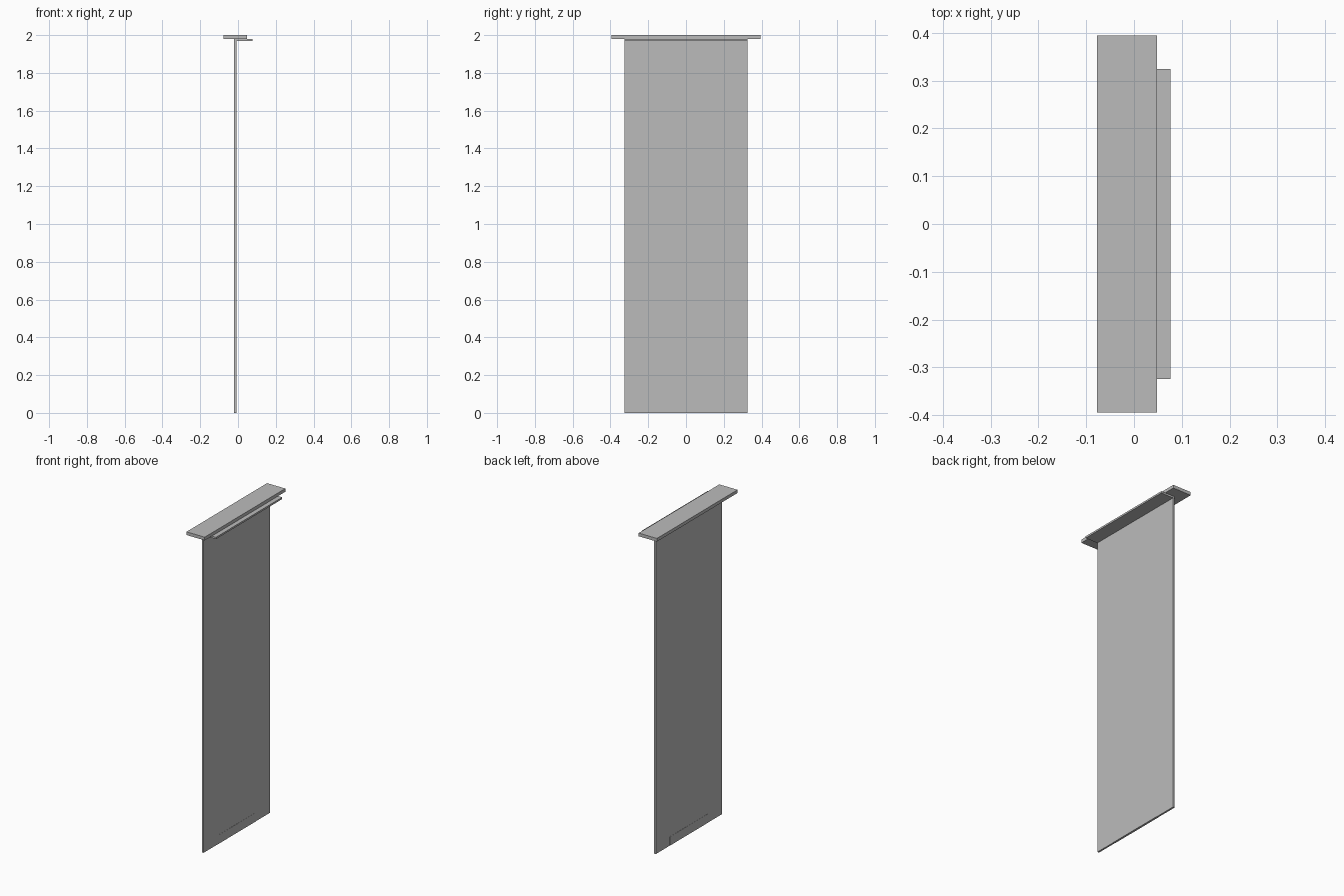
import bpy

cube = bpy.data.objects.get("Cube")
if cube:
    bpy.data.objects.remove(cube, do_unlink=True)

# Single plain grey finish
grey = bpy.data.materials.new("plain_grey")
grey.use_nodes = True
colour = (0.5, 0.5, 0.5, 1)
grey.diffuse_color = colour
grey.node_tree.nodes["Principled BSDF"].inputs["Base Color"].default_value = colour


def profile_prism(name, profile, half_width):
    """Extrude an x-z outline evenly along y."""
    n = len(profile)
    verts = [(x, y, z) for y in (-half_width, half_width) for x, z in profile]
    faces = [tuple(range(n)), tuple(reversed(range(n, 2 * n)))]
    faces += [(i, i + n, (i + 1) % n + n, (i + 1) % n) for i in range(n)]
    mesh = bpy.data.meshes.new(name)
    mesh.from_pydata(verts, [], faces)
    mesh.materials.append(grey)
    obj = bpy.data.objects.new(name, mesh)
    bpy.context.collection.objects.link(obj)
    return obj


def box_profile(x0, x1, z0, z1):
    return [(x0, z0), (x1, z0), (x1, z1), (x0, z1)]


back, front = -0.02, -0.009
flange_bottom, cap_bottom = 1.969, 1.98

# Hanging panel folded over into a narrow flange at the top
profile_prism("hanging_panel", [
    (back, 0), (front, 0), (front, flange_bottom), (0.076, flange_bottom),
    (0.076, cap_bottom), (back, cap_bottom)], 0.325)

# Wide cap board resting on the flange
profile_prism("cap_board", box_profile(-0.077, 0.048, cap_bottom, 2), 0.395)

# Thin strip along the bottom, barely proud of both panel faces
profile_prism("bottom_strip",
              box_profile(back - 0.001, front + 0.001, 0, 0.055), 0.188)
